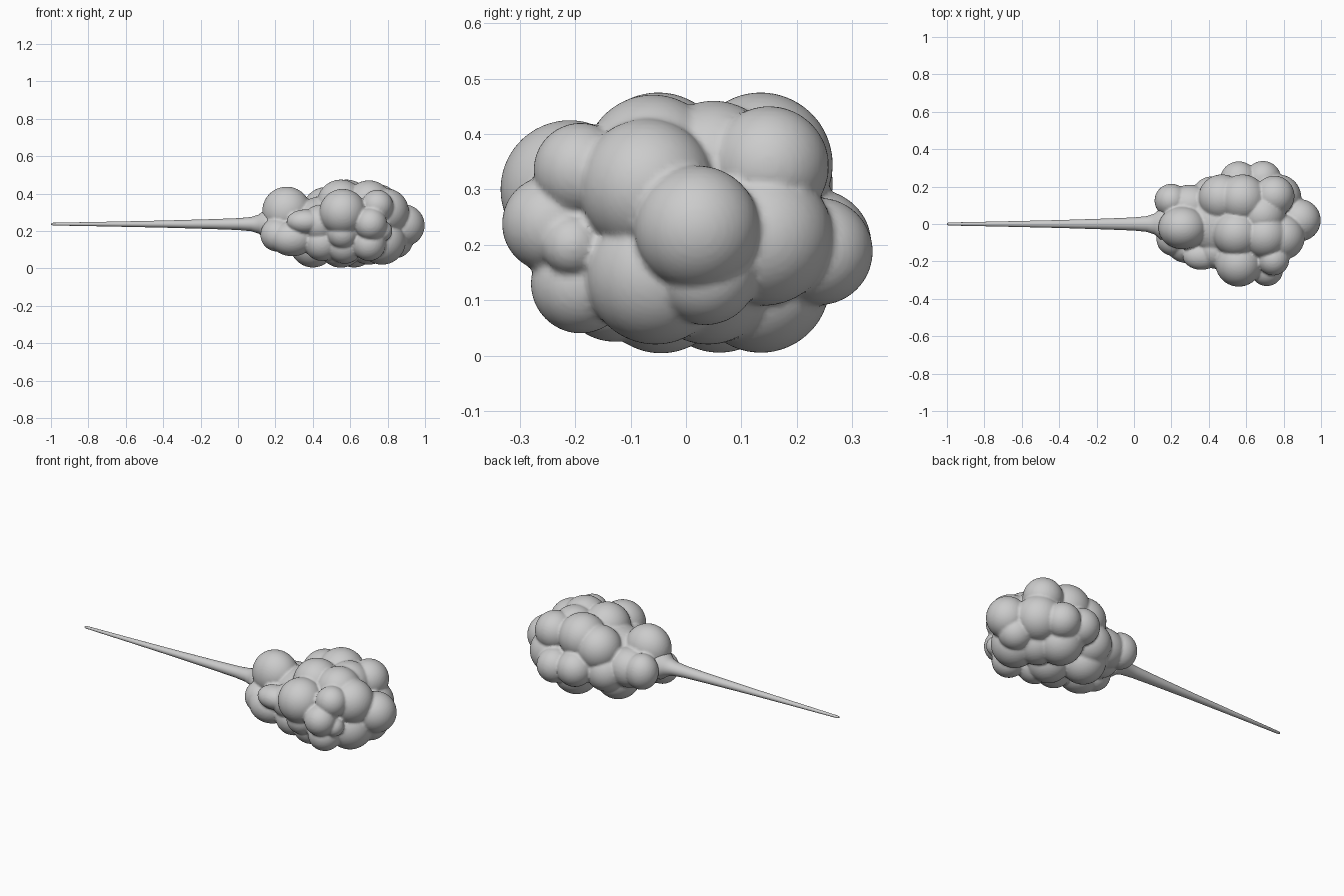
import bpy, bmesh, math
from mathutils import Matrix

# lobes of the cluster: x, y, z, radius
LOBES = [
    # tip end
    (.885, .02, .23, .113), (.84, .035, .15, .095), (.79, -.07, .305, .123),
    (.77, .14, .215, .125), (.77, -.055, .147, .127), (.75, .15, .342, .108),
    # upper middle
    (.70, -.06, .347, .124), (.55, -.05, .347, .128), (.58, .135, .345, .13),
    (.47, .14, .31, .125), (.69, .05, .34, .12),
    # back side
    (.69, .24, .188, .097), (.56, .235, .20, .10), (.42, .14, .19, .115),
    # front side
    (.56, -.21, .30, .125), (.71, -.245, .238, .087), (.745, -.19, .335, .085),
    (.77, -.205, .20, .055), (.70, -.19, .13, .09), (.56, -.20, .19, .085),
    (.44, -.14, .24, .10),
    # underside
    (.62, .135, .13, .125), (.40, .06, .127, .122), (.55, -.045, .127, .123),
    (.57, -.13, .125, .10), (.45, -.12, .14, .10), (.70, .04, .14, .12),
]
# neck end of the cluster: x, y, z, then a radius per axis
NECK_LOBES = [
    (.26, -.02, .307, .13, .115, .13), (.29, -.11, .16, .12, .10, .095),
    (.21, -.08, .18, .09, .09, .09), (.36, -.17, .25, .10, .075, .065),
    (.20, .125, .235, .09, .09, .10), (.30, .10, .225, .13, .11, .11),
    (.28, .03, .19, .12, .10, .09),
]


def make_object(name, bm):
    mesh = bpy.data.meshes.new(name)
    bm.to_mesh(mesh)
    bm.free()
    obj = bpy.data.objects.new(name, mesh)
    bpy.context.collection.objects.link(obj)
    for p in mesh.polygons:
        p.use_smooth = True
    return obj


def add_lobe(bm, x, y, z, rx, ry, rz):
    m = Matrix.Translation((x, y, z)) @ Matrix.Diagonal((rx, ry, rz, 1))
    bmesh.ops.create_icosphere(bm, subdivisions=4, radius=1, matrix=m)


# lumpy cluster, fused into one skin
bm = bmesh.new()
for x, y, z, r in LOBES:
    add_lobe(bm, x, y, z, r, r, r)
for lobe in NECK_LOBES:
    add_lobe(bm, *lobe)
add_lobe(bm, .55, 0, .24, .30, .19, .16)
cluster = make_object("lumpy_cluster", bm)
fuse = cluster.modifiers.new("fuse", 'REMESH')
fuse.mode = 'VOXEL'
fuse.voxel_size = 0.008
fuse.use_smooth_shade = True

# long tapered spike flaring into the cluster: x, radius
PROFILE = [(-1, .004), (-.99, .008), (-.7, .014), (-.4, .021), (-.15, .029),
           (0, .035), (.07, .042), (.11, .056), (.14, .082), (.17, .09)]
SIDES = 32
bm = bmesh.new()
rings = []
for x, r in PROFILE:
    rings.append([bm.verts.new((x, r * math.cos(a), .237 + r * .9 * math.sin(a)))
                  for a in (2 * math.pi * i / SIDES for i in range(SIDES))])
for a, b in zip(rings, rings[1:]):
    for i in range(SIDES):
        j = (i + 1) % SIDES
        bm.faces.new((a[i], a[j], b[j], b[i]))
bm.faces.new(rings[0])
bm.faces.new(rings[-1])
bmesh.ops.recalc_face_normals(bm, faces=bm.faces)
make_object("tapered_spike", bm)
